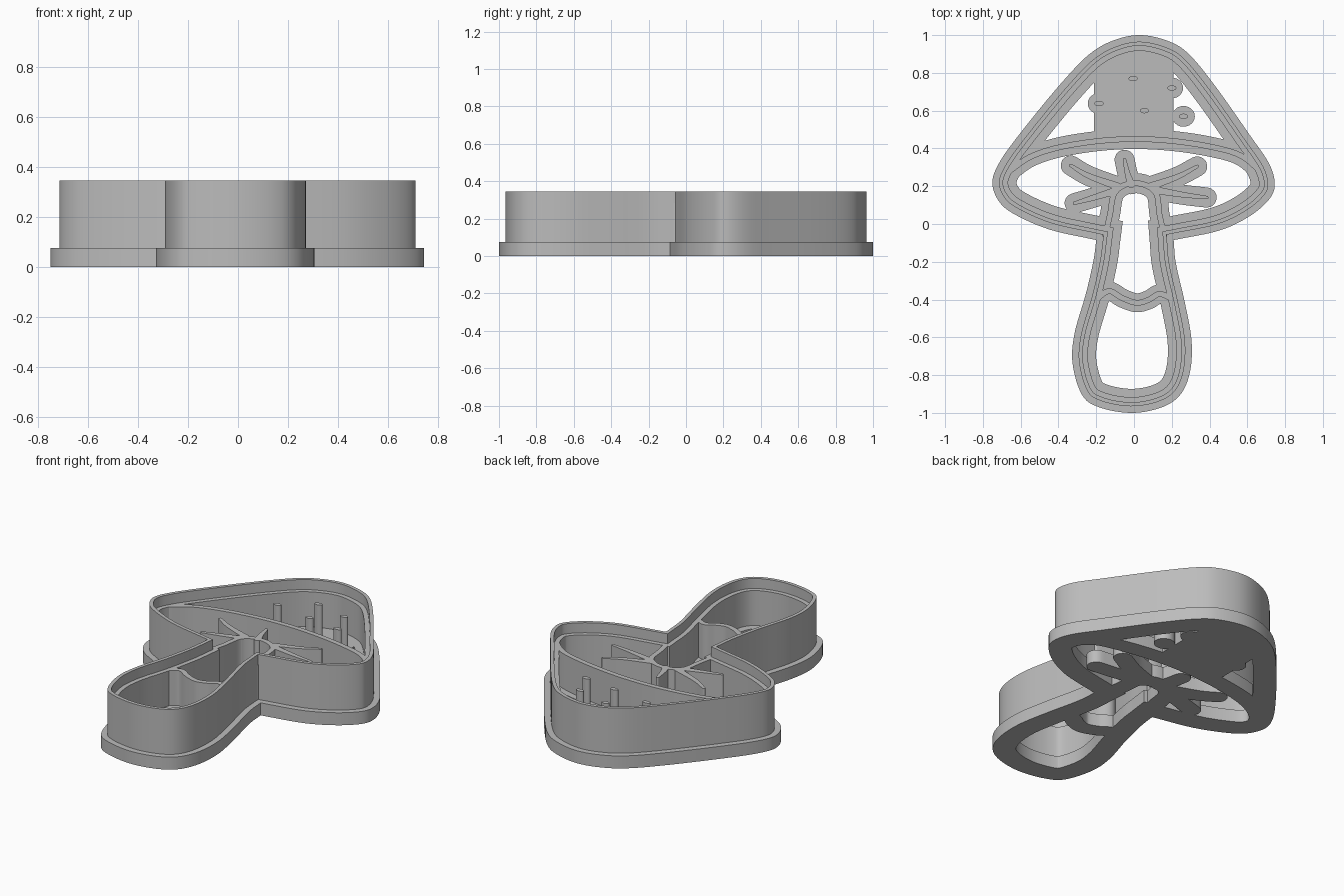
import bpy, bmesh, math
from mathutils import Vector

cube = bpy.data.objects.get("Cube")
if cube:
    bpy.data.objects.remove(cube)

BASE, RIDGE, RIM = 0.075, 0.285, 0.345   # heights of the flange, stamp ridges and cutting edge

grey = bpy.data.materials.new("plain grey")
grey.use_nodes = True
grey.diffuse_color = (0.5, 0.5, 0.5, 1)
grey.node_tree.nodes["Principled BSDF"].inputs["Base Color"].default_value = (0.5, 0.5, 0.5, 1)


def spline(points, steps=6):
    """Smooth open path through the points."""
    p = [Vector(q) for q in points]
    p = [2 * p[0] - p[1]] + p + [2 * p[-1] - p[-2]]
    path = []
    for a, b, c, d in zip(p, p[1:], p[2:], p[3:]):
        for i in range(steps):
            t = i / steps
            path.append(0.5 * (2 * b + (c - a) * t + (2 * a - 5 * b + 4 * c - d) * t ** 2
                               + (3 * b - a - 3 * c + d) * t ** 3))
    return path + [p[-2]]


def finish(name, bm):
    bmesh.ops.recalc_face_normals(bm, faces=bm.faces[:])
    mesh = bpy.data.meshes.new(name)
    bm.to_mesh(mesh)
    bm.free()
    mesh.materials.append(grey)
    for face in mesh.polygons:
        face.use_smooth = True
    mesh.set_sharp_from_angle(angle=math.radians(30))
    obj = bpy.data.objects.new(name, mesh)
    bpy.context.collection.objects.link(obj)
    return obj


def prism(name, outline, z0, z1):
    """Flat outline raised into a solid."""
    bm = bmesh.new()
    face = bm.faces.new([bm.verts.new((x, y, z0)) for x, y in outline])
    new = bmesh.ops.extrude_face_region(bm, geom=[face], use_keep_orig=True)["geom"]
    bmesh.ops.translate(bm, vec=(0, 0, z1 - z0),
                        verts=[v for v in new if isinstance(v, bmesh.types.BMVert)])
    return finish(name, bm)


def strip(path, r0, r1):
    """Outline of a round-ended strip whose half width goes from r0 to r1."""
    left, right = [], []
    for i, p in enumerate(path):
        t = (path[min(i + 1, len(path) - 1)] - path[max(i - 1, 0)]).normalized()
        n = Vector((-t.y, t.x)) * (r0 + (r1 - r0) * i / (len(path) - 1))
        left.append(p + n)
        right.append(p - n)

    def cap(centre, start):
        arm = start - centre
        out = []
        for k in range(1, 8):
            a = -math.pi * k / 8
            out.append(centre + Vector((arm.x * math.cos(a) - arm.y * math.sin(a),
                                        arm.x * math.sin(a) + arm.y * math.cos(a))))
        return out
    return left + cap(path[-1], left[-1]) + right[::-1] + cap(path[0], right[0])


def ridge(name, points, foot=0.053, tip=0.015, root=0.015):
    """Stamp ridge with its wider foot in the flange."""
    path = spline(points)
    prism(name + "_foot", strip(path, foot, foot), 0, BASE)
    prism(name + "_ridge", strip(path, tip, root), BASE / 2, RIDGE)


def ellipse(x, y, rx, ry, n=24):
    return [(x + rx * math.cos(2 * math.pi * i / n), y + ry * math.sin(2 * math.pi * i / n))
            for i in range(n)]


# Outer outline: cap and stem meet at two sharp corners
cap_side = spline([(-0.2, -0.085), (-0.445, -0.03), (-0.63, 0.05), (-0.715, 0.12), (-0.75, 0.22),
                   (-0.71, 0.33), (-0.595, 0.49), (-0.39, 0.74), (-0.235, 0.9), (-0.1, 0.975),
                   (0.04, 1.0), (0.19, 0.965), (0.295, 0.895), (0.43, 0.73), (0.61, 0.475),
                   (0.715, 0.32), (0.745, 0.21), (0.715, 0.13), (0.61, 0.04), (0.45, -0.035),
                   (0.21, -0.085)])
stem_side = spline([(0.21, -0.085), (0.222, -0.21), (0.27, -0.42), (0.305, -0.62), (0.295, -0.79),
                    (0.24, -0.91), (0.135, -0.975), (-0.02, -1.0), (-0.185, -0.97),
                    (-0.275, -0.905), (-0.325, -0.74), (-0.315, -0.58), (-0.255, -0.37),
                    (-0.215, -0.195), (-0.2, -0.085)])
outline = cap_side[:-1] + stem_side[:-1]


def inset(loop, d):
    out = []
    for i, p in enumerate(loop):
        a = (p - loop[i - 1]).normalized()
        b = (loop[(i + 1) % len(loop)] - p).normalized()
        na, nb = Vector((a.y, -a.x)), Vector((b.y, -b.x))
        m = (na + nb).normalized()
        out.append(p + m * (d / max(m.dot(na), 0.4)))
    return out


# Flange, cutting wall and inner shelf swept as one profile (inset, height)
profile = [(0, 0), (0, BASE), (0.035, BASE), (0.035, RIM), (0.056, RIM), (0.056, RIDGE),
           (0.083, RIDGE), (0.083, BASE), (0.127, BASE), (0.127, 0)]
bm = bmesh.new()
rows = [[bm.verts.new((p.x, p.y, z)) for p in inset(outline, d)] for d, z in profile]
for j, row in enumerate(rows):
    below = rows[j - 1]
    for i in range(len(row)):
        bm.faces.new((below[i - 1], below[i], row[i], row[i - 1]))
finish("cutter_wall", bm)

# Ridges: lower edge of the cap, top of the stem, skirt line across the stem
ridge("cap_edge", [(-0.66, 0.28), (-0.55, 0.355), (-0.4, 0.405), (-0.2, 0.438), (0, 0.45),
                   (0.2, 0.44), (0.4, 0.41), (0.56, 0.365), (0.67, 0.28)])
ridge("stem_top", [(-0.152, -0.06), (-0.127, 0.05), (-0.105, 0.16), (-0.04, 0.21), (0.05, 0.21),
                   (0.118, 0.16), (0.135, 0.05), (0.16, -0.06)])
ridge("stem_skirt", [(-0.19, -0.39), (-0.13, -0.355), (-0.06, -0.393), (0.015, -0.417),
                     (0.08, -0.4), (0.135, -0.37), (0.2, -0.395)], foot=0.05)

# Gills: blades tapering outward from the stem
gills = {
    "left_upper": [(0.335, 0.305), (0.23, 0.25), (0.09, 0.2)],
    "left_lower": [(0.385, 0.14), (0.26, 0.155), (0.11, 0.18)],
    "right_upper": [(-0.335, 0.31), (-0.24, 0.255), (-0.09, 0.2)],
    "right_lower": [(-0.315, 0.11), (-0.23, 0.135), (-0.1, 0.175)],
    "middle": [(-0.05, 0.34), (-0.035, 0.27), (-0.015, 0.21)],
}
for side, points in gills.items():
    ridge(side + "_gill", points, tip=0.009, root=0.02)

# Plate in the cap that carries the spot pins
prism("spot_plate", [(-0.213, 0.43), (0.21, 0.43), (0.21, 0.83), (0.15, 0.9), (0.04, 0.92),
                     (-0.07, 0.91), (-0.213, 0.82)], 0, BASE)
spots = [(-0.005, 0.77), (0.2, 0.72), (-0.185, 0.638), (0.055, 0.6), (0.262, 0.57)]
for i, (x, y) in enumerate(spots):
    prism(f"spot_pin_{i + 1}", ellipse(x, y, 0.024, 0.014), BASE / 2, RIDGE)
    if abs(x) > 0.1:
        prism(f"spot_foot_{i + 1}", ellipse(x, y, 0.06, 0.055), 0, BASE)
